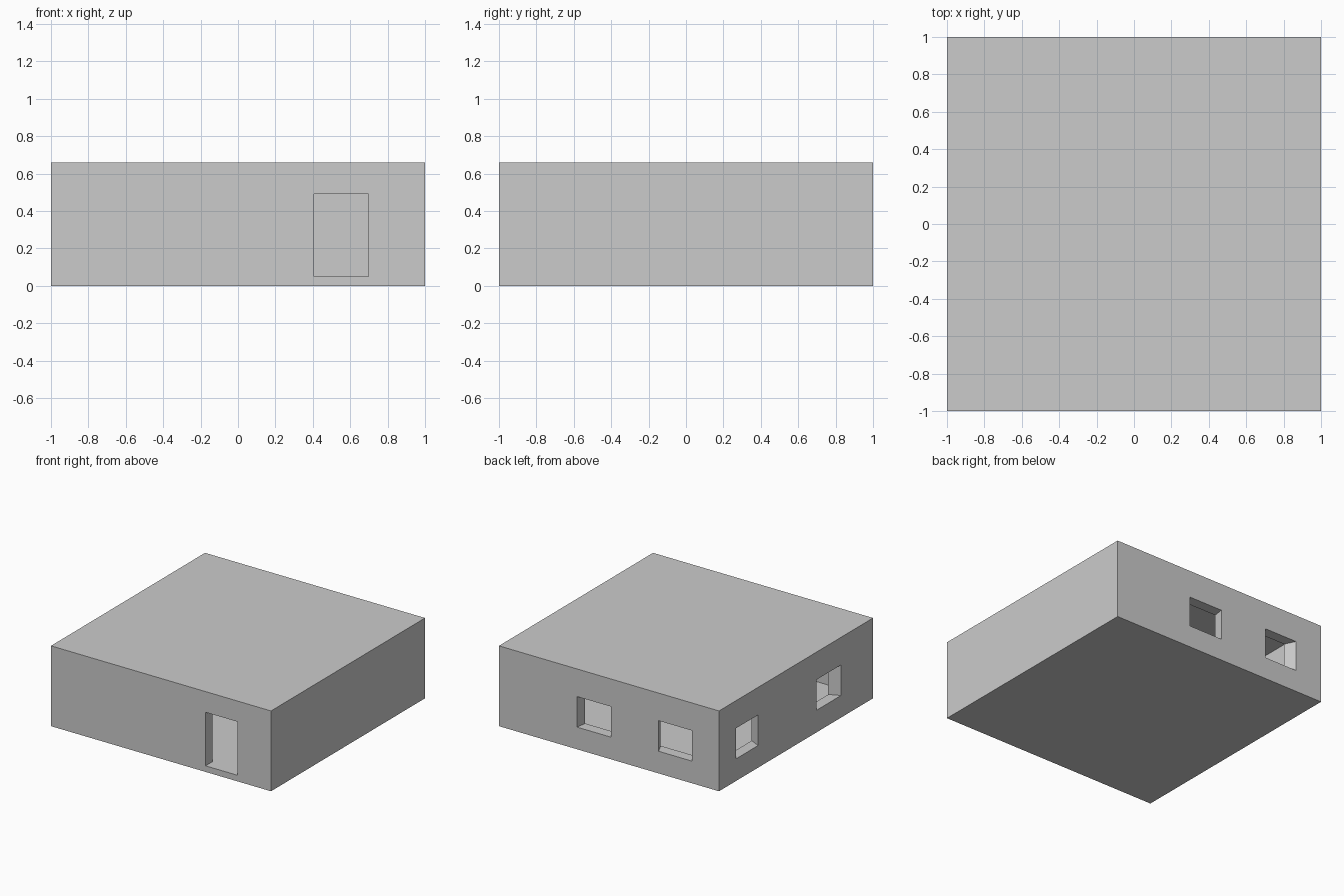
import bpy, bmesh
from mathutils import Vector

if "Cube" in bpy.data.objects:
    bpy.data.objects.remove(bpy.data.objects["Cube"])

H = 0.66        # overall height
T = 0.088       # wall thickness
SLAB = 0.05     # floor and roof thickness


def add_object(name, bm):
    bmesh.ops.recalc_face_normals(bm, faces=bm.faces)
    mesh = bpy.data.meshes.new(name)
    bm.to_mesh(mesh)
    bm.free()
    obj = bpy.data.objects.new(name, mesh)
    bpy.context.collection.objects.link(obj)
    return obj


def box(name, half, z0, z1):
    bm = bmesh.new()
    bmesh.ops.create_cube(bm, size=1)
    bmesh.ops.scale(bm, vec=(2 * half, 2 * half, z1 - z0), verts=bm.verts)
    bmesh.ops.translate(bm, vec=(0, 0, (z0 + z1) / 2), verts=bm.verts)
    return add_object(name, bm)


def opening(name, wall, a0, a1, z0, z1, shift=0.0):
    """Tunnel through a wall; shift slides the inner end sideways."""
    out = {"front": Vector((0, -1, 0)), "back": Vector((0, 1, 0)),
           "left": Vector((-1, 0, 0))}[wall]
    along = Vector((0, 1, 0)) if wall == "left" else Vector((1, 0, 0))
    bm = bmesh.new()
    ends = []
    for depth in (-0.05, T + 0.03):          # overshoot both wall faces
        s = shift * depth / T
        ends.append([bm.verts.new(out * (1 - depth) + along * (a + s) + Vector((0, 0, z)))
                     for a, z in ((a0, z0), (a1, z0), (a1, z1), (a0, z1))])
    outer, inner = ends
    bm.faces.new(outer)
    bm.faces.new(inner)
    for i in range(4):
        j = (i + 1) % 4
        bm.faces.new((outer[i], outer[j], inner[j], inner[i]))
    return add_object(name, bm)


# Hollow house body and its openings
house = box("house_shell", 1.0, 0, H)
cutters = [
    box("room_cutter", 1 - T, SLAB, H - SLAB),
    opening("door_cutter", "front", 0.405, 0.697, SLAB, 0.49),
    opening("back_window_cutter_a", "back", -0.02, 0.29, 0.182, 0.433, -0.012),
    opening("back_window_cutter_b", "back", -0.754, -0.452, 0.182, 0.433, 0.044),
    opening("left_window_cutter_a", "left", 0.494, 0.78, 0.182, 0.433, -0.045),
    opening("left_window_cutter_b", "left", -0.584, -0.266, 0.182, 0.433, 0.04),
]

# Cut, bake the result, then remove the helpers
for c in cutters:
    c.hide_render = True
    mod = house.modifiers.new(c.name, "BOOLEAN")
    mod.operation = "DIFFERENCE"
    mod.solver = "EXACT"
    mod.object = c
bpy.context.view_layer.objects.active = house
house.select_set(True)
for c in cutters:
    bpy.ops.object.modifier_apply(modifier=c.name)
for c in cutters:
    bpy.data.objects.remove(c, do_unlink=True)
